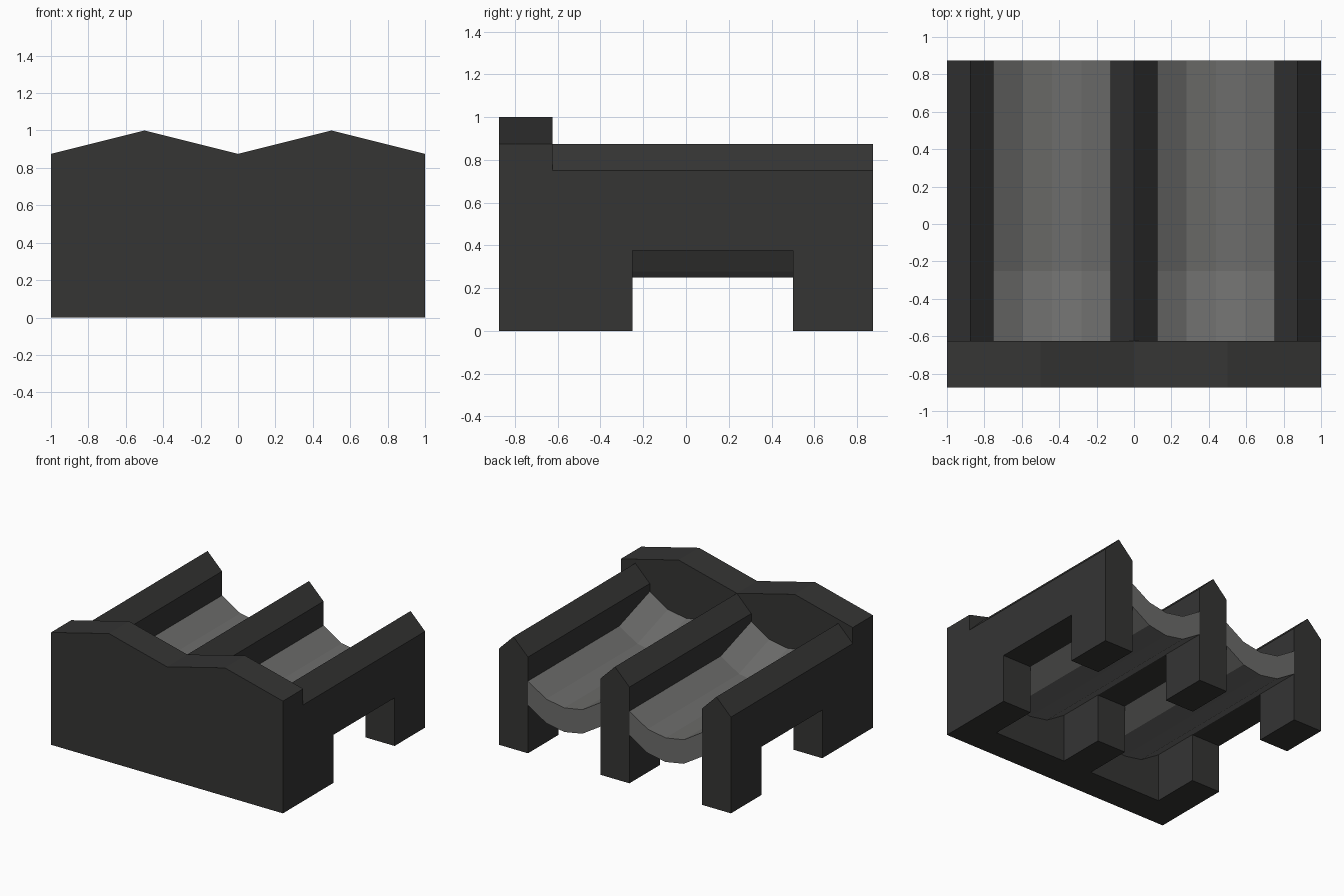
import bpy, math

if "Cube" in bpy.data.objects:
    bpy.data.objects.remove(bpy.data.objects["Cube"])


def material(name, value):
    m = bpy.data.materials.new(name)
    m.diffuse_color = (value, value, value * 0.97, 1)
    m.use_nodes = True
    m.node_tree.nodes["Principled BSDF"].inputs["Base Color"].default_value = m.diffuse_color
    return m


DARK = material("dark_stone", 0.035)
GREY = material("grey_stone", 0.15)


def loft(name, sections, mat):
    """Closed solid through matching cross-sections, first to last."""
    n = len(sections[0])
    verts = [v for s in sections for v in s]
    faces = [tuple(range(n)), tuple(range(len(verts) - n, len(verts)))[::-1]]
    for k in range(len(sections) - 1):
        a, b = k * n, (k + 1) * n
        faces += [(a + i, b + i, b + (i + 1) % n, a + (i + 1) % n) for i in range(n)]
    mesh = bpy.data.meshes.new(name)
    mesh.from_pydata(verts, [], faces)
    mesh.materials.append(mat)
    obj = bpy.data.objects.new(name, mesh)
    bpy.context.collection.objects.link(obj)
    return obj


def prism_y(name, profile, y0, y1, mat):
    return loft(name, [[(x, y, z) for x, z in profile] for y in (y0, y1)], mat)


# Front board with a double-peaked top
prism_y("front_board",
        [(-1, 0), (1, 0), (1, .875), (.5, 1), (0, .875), (-.5, 1), (-1, .875)],
        -.875, -.625, DARK)

# Three gabled rails, each standing on a front and a back leg
for side, cx in (("left", -.875), ("middle", 0), ("right", .875)):
    sections = []
    for y, bottom in ((-.625, 0), (-.25, 0), (-.25, .375), (.5, .375), (.5, 0), (.875, 0)):
        sections.append([(cx - .125, y, bottom), (cx + .125, y, bottom),
                         (cx + .125, y, .75), (cx, y, .875), (cx - .125, y, .75)])
    loft(side + "_rail", sections, DARK)

# Two curved channels between the rails, ramping up towards the board
HALF, SAG = .3125, .125
RADIUS = (HALF ** 2 + SAG ** 2) / (2 * SAG)
OFFSETS = [-HALF, -HALF / 2, 0, HALF / 2, HALF]


def arc(dx):
    return RADIUS - math.sqrt(RADIUS ** 2 - dx ** 2)


for side, cx in (("left", -.4375), ("right", .4375)):
    sections = []
    for y, top in ((-.625, .5625), (-.25, .4375), (.875, .4375)):
        lower = [(cx + d, y, .25 + arc(d)) for d in OFFSETS]
        upper = [(cx + d, y, top + arc(d)) for d in reversed(OFFSETS)]
        sections.append(lower + upper)
    loft(side + "_channel", sections, GREY)
